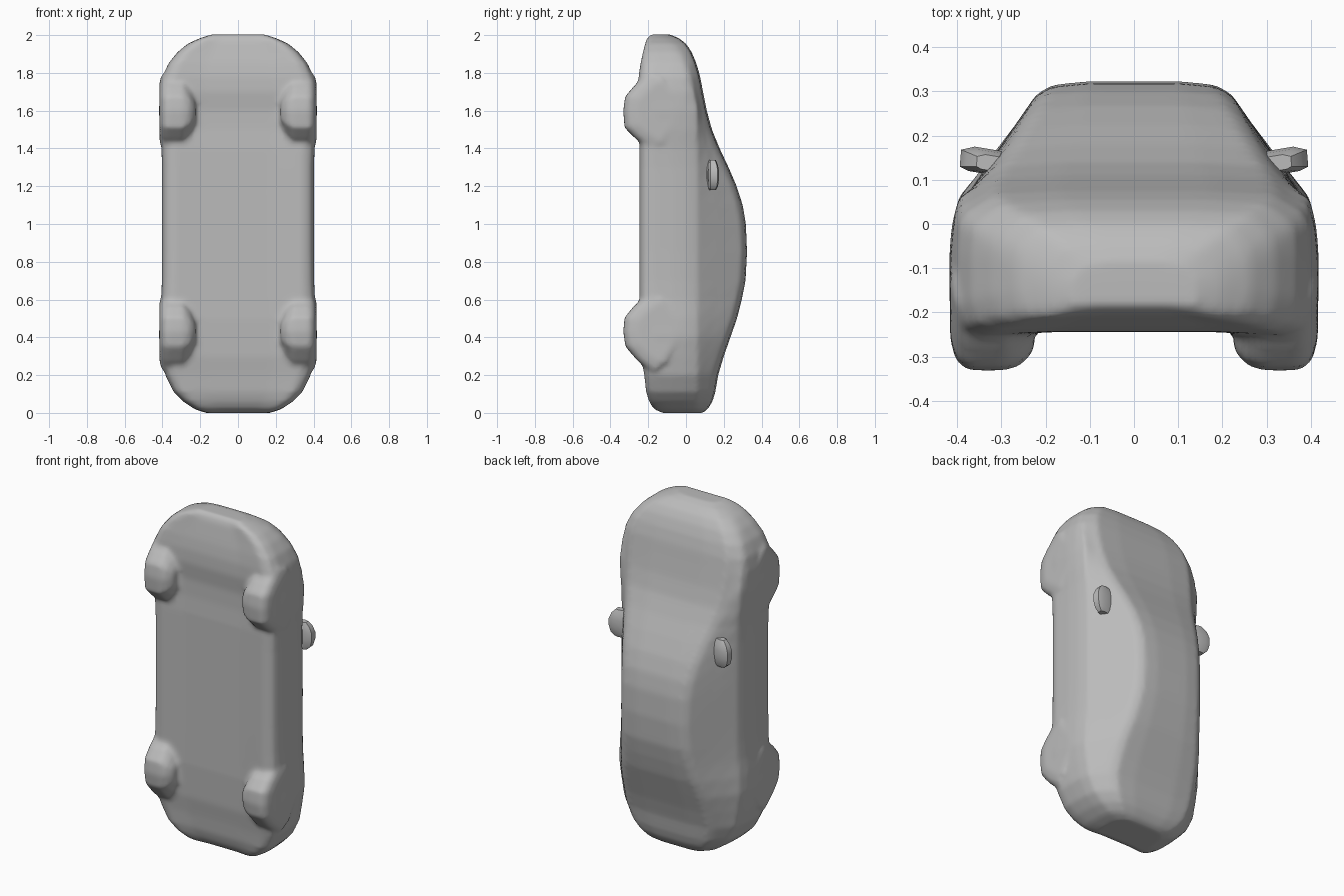
import bpy, bmesh, math

if "Cube" in bpy.data.objects:
    bpy.data.objects.remove(bpy.data.objects["Cube"])

paint = bpy.data.materials.new("plain_grey")
paint.diffuse_color = (0.5, 0.5, 0.5, 1)
paint.use_nodes = True
paint.node_tree.nodes["Principled BSDF"].inputs["Base Color"].default_value = paint.diffuse_color


def finish(name, bm):
    bmesh.ops.recalc_face_normals(bm, faces=bm.faces)
    me = bpy.data.meshes.new(name)
    bm.to_mesh(me)
    bm.free()
    me.materials.append(paint)
    ob = bpy.data.objects.new(name, me)
    bpy.context.collection.objects.link(ob)
    return ob


def loft(bm, rings):
    loops = [[bm.verts.new(p) for p in r] for r in rings]
    n = len(loops[0])
    for a, b in zip(loops, loops[1:]):
        for i in range(n):
            j = (i + 1) % n
            bm.faces.new((a[i], a[j], b[j], b[i]))
    bm.faces.new(loops[0])
    bm.faces.new(loops[-1])


# Car body, standing on its tail: height z, half width, underside y, top y
stations = [
    (0.000, .17, -.12, .09), (0.02, .23, -.165, .115), (0.06, .29, -.19, .14),
    (0.11, .34, -.205, .155), (0.20, .385, -.215, .17), (0.30, .403, -.23, .20),
    (0.40, .418, -.235, .235), (0.50, .415, -.24, .27), (0.60, .406, -.24, .295),
    (0.70, .403, -.24, .315), (0.85, .402, -.24, .323), (1.00, .402, -.24, .317),
    (1.10, .402, -.24, .30), (1.20, .402, -.24, .268), (1.30, .402, -.24, .225),
    (1.40, .405, -.24, .178), (1.50, .414, -.235, .137), (1.60, .418, -.235, .11),
    (1.70, .414, -.247, .09), (1.78, .40, -.245, .075), (1.85, .368, -.235, .055),
    (1.91, .32, -.222, .03), (1.955, .265, -.212, 0), (1.985, .20, -.203, -.04),
    (2.003, .14, -.18, -.085)]


def section(z, w, b, t):
    sh = min(.06, t - .05)                      # shoulder line
    k = min(.85, .80 - (t - .1) * 1.3)          # roof narrows as it rises
    mid = (.95 + k) / 2 + .02
    half = [(.45, b + .002), (.85, b - .007), (.96, b + .012), (1, b + .06),
            (1, min(-.07, sh - .05)), (.985, min(0, sh - .02)), (.95, sh),
            (mid, sh + (t - .03 - sh) * .5), (k + .04, t - .03), (k - .05, t - .008),
            (k * .5, t)]
    right = [(x * w, y, z) for x, y in half]
    return right + [(-x, y, z) for x, y, z in reversed(right)]


bm = bmesh.new()
loft(bm, [section(*s) for s in stations])
body = finish("car_body", bm)

# Wheel lumps: rounded arches that blend into the body
wheels = [
    [(1.40, -.20), (1.455, -.27), (1.51, -.325), (1.60, -.332), (1.675, -.322),
     (1.73, -.275), (1.80, -.20), (1.60, -.10)],
    [(.22, -.19), (.275, -.255), (.35, -.32), (.43, -.332), (.505, -.325),
     (.56, -.28), (.63, -.20), (.43, -.10)]]
bm = bmesh.new()
for side in (-1, 1):
    for prof in wheels:
        zc = sum(p[0] for p in prof) / len(prof)
        rings = []
        for x, s, lift in ((.225, .5, .045), (.255, .8, .012), (.29, 1, 0),
                           (.375, 1, 0), (.402, .97, .02), (.416, .85, .07)):
            rings.append([(side * x, y + lift, zc + (z - zc) * s) for z, y in prof])
        loft(bm, rings)
wheel_ob = finish("wheels", bm)

# Fuse body and wheels into one soft skin
bpy.context.view_layer.objects.active = body
body.select_set(True)
wheel_ob.select_set(True)
bpy.ops.object.join()
m = body.modifiers.new("fuse", 'REMESH')
m.mode = 'VOXEL'
m.voxel_size = .014
m.use_smooth_shade = True
m = body.modifiers.new("soften", 'SMOOTH')
m.factor = .5
m.iterations = 5

# Door mirrors
bm = bmesh.new()
outline = [(.30, .165), (.36, .175), (.391, .168), (.394, .130), (.375, .120),
           (.345, .115), (.335, .085), (.30, .08)]
for side in (-1, 1):
    rings = []
    for z, s in ((1.18, .65), (1.20, .88), (1.24, 1), (1.28, 1), (1.315, .85), (1.34, .6)):
        rings.append([(side * (.30 + (x - .30) * s), .13 + (y - .13) * s, z)
                      for x, y in outline])
    loft(bm, rings)
mirrors = finish("door_mirrors", bm)
bpy.ops.object.select_all(action='DESELECT')
mirrors.select_set(True)
bpy.context.view_layer.objects.active = mirrors
bpy.ops.object.shade_smooth_by_angle(angle=math.radians(40))
